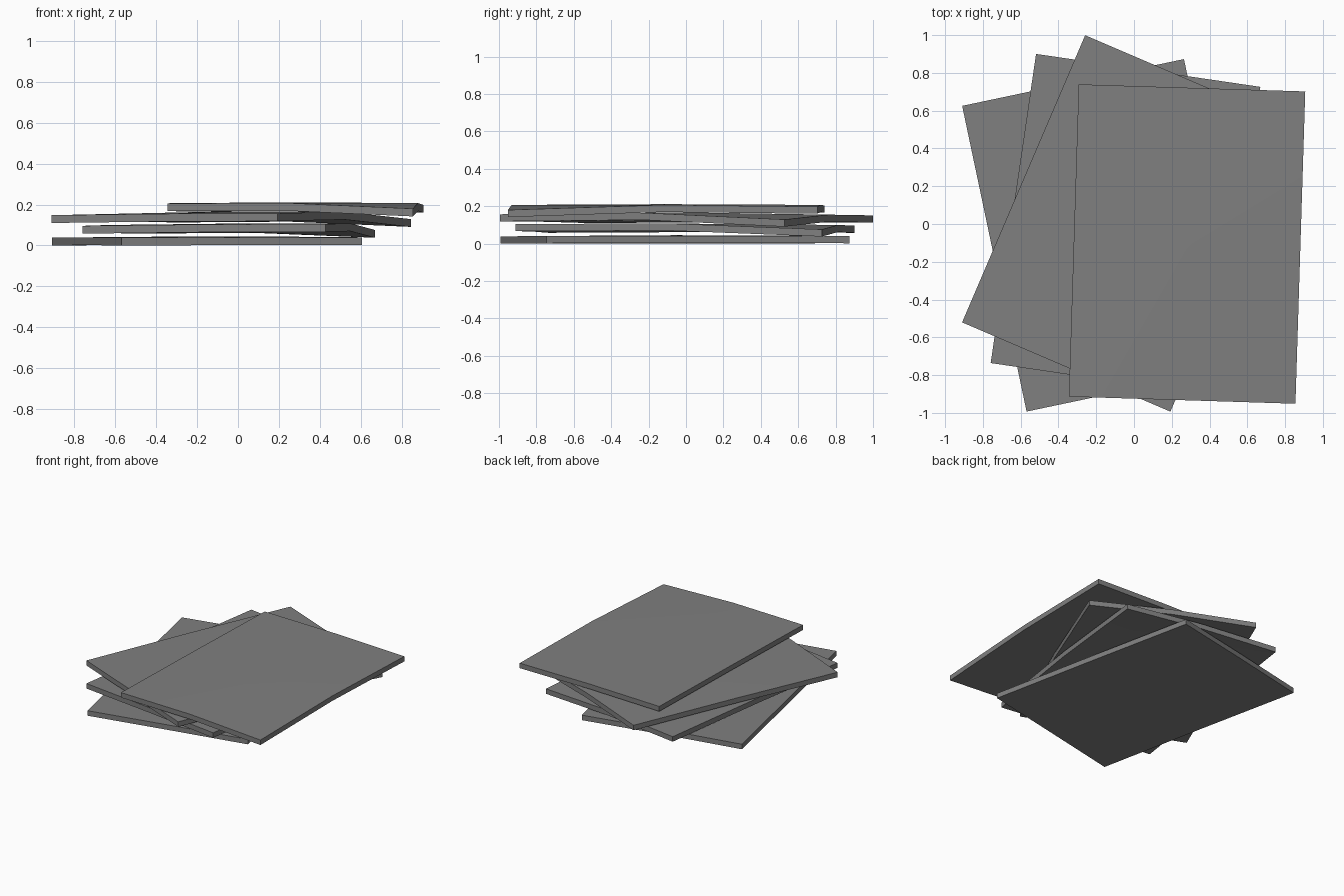
import bpy, bmesh, math

cube = bpy.data.objects.get("Cube")
if cube:
    bpy.data.objects.remove(cube, do_unlink=True)

WIDTH, LENGTH, THICK = 1.2, 1.654, 0.038

grey = bpy.data.materials.new("plain_grey")
grey.use_nodes = True
colour = (0.214, 0.214, 0.214, 1)
grey.diffuse_color = colour
grey.node_tree.nodes["Principled BSDF"].inputs["Base Color"].default_value = colour


def make_sheet(name, centre, turn, heights):
    """Slightly sagging sheet; heights are top z rows, front to back, left to right."""
    bm = bmesh.new()
    bmesh.ops.create_grid(bm, x_segments=2, y_segments=2, size=1)
    for v in bm.verts:
        v.co.z = heights[round(v.co.y) + 1][round(v.co.x) + 1]
        v.co.x *= WIDTH / 2
        v.co.y *= LENGTH / 2
    # Thickness: pull a copy of the surface straight down
    top = bm.faces[:]
    lower = bmesh.ops.duplicate(bm, geom=bm.verts[:] + bm.edges[:] + top)["geom"]
    bmesh.ops.translate(bm, vec=(0, 0, -THICK),
                        verts=[g for g in lower if isinstance(g, bmesh.types.BMVert)])
    bmesh.ops.bridge_loops(bm, edges=[e for e in bm.edges if e.is_boundary])
    bmesh.ops.recalc_face_normals(bm, faces=bm.faces[:])
    mesh = bpy.data.meshes.new(name)
    bm.to_mesh(mesh)
    bm.free()
    mesh.materials.append(grey)
    obj = bpy.data.objects.new(name, mesh)
    bpy.context.collection.objects.link(obj)
    obj.location = (*centre, 0)
    obj.rotation_euler.z = math.radians(turn)
    bpy.ops.object.select_all(action="DESELECT")
    obj.select_set(True)
    bpy.context.view_layer.objects.active = obj
    bpy.ops.object.shade_smooth_by_angle(angle=math.radians(30))


# Loose stack of four sheets, bottom to top
make_sheet("bottom_sheet", (-0.152, -0.06), 11.9,
           [(.038, .04, .04), (.04, .045, .042), (.038, .042, .04)])
make_sheet("lower_middle_sheet", (-0.045, -0.005), -8.35,
           [(.096, .103, .105), (.1, .107, .108), (.096, .1, .076)])
make_sheet("upper_middle_sheet", (-0.033, 0.003), -23.2,
           [(.148, .155, .157), (.153, .167, .165), (.151, .155, .129)])
make_sheet("top_sheet", (0.281, -0.106), -1.8,
           [(.206, .207, .18), (.207, .211, .207), (.204, .207, .198)])
